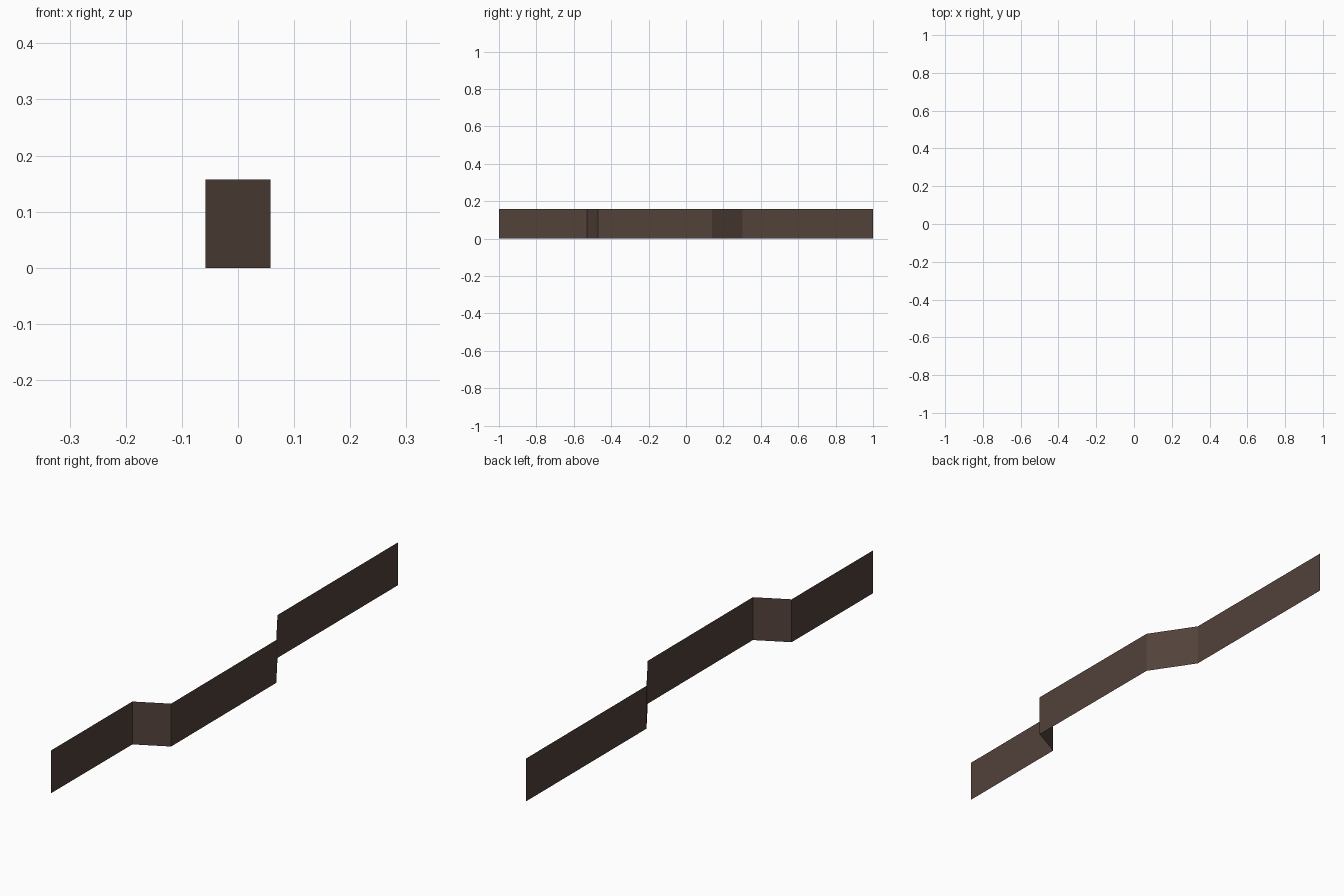
import bpy, bmesh

if "Cube" in bpy.data.objects:
    bpy.data.objects.remove(bpy.data.objects["Cube"])

# Plan outline of the folded wall, and its height
PATH = [(-0.058, -1.0), (-0.057, -0.53), (0.058, -0.47),
        (0.057, 0.14), (-0.052, 0.303), (-0.052, 1.0)]
HEIGHT = 0.157

mat = bpy.data.materials.new("dark brown")
mat.diffuse_color = (0.085, 0.054, 0.042, 1)
mat.use_nodes = True
mat.node_tree.nodes["Principled BSDF"].inputs["Base Color"].default_value = mat.diffuse_color

# Wall: plan line drawn straight up into a single thin sheet
bm = bmesh.new()
verts = [bm.verts.new((x, y, 0)) for x, y in PATH]
edges = [bm.edges.new(pair) for pair in zip(verts, verts[1:])]
result = bmesh.ops.extrude_edge_only(bm, edges=edges)
top = [v for v in result["geom"] if isinstance(v, bmesh.types.BMVert)]
bmesh.ops.translate(bm, verts=top, vec=(0, 0, HEIGHT))

# Face the sheet towards +x
for f in bm.faces:
    f.normal_update()
flipped = [f for f in bm.faces if f.normal.x < 0]
bmesh.ops.reverse_faces(bm, faces=flipped)

mesh = bpy.data.meshes.new("folded_wall")
bm.to_mesh(mesh)
bm.free()
mesh.materials.append(mat)
wall = bpy.data.objects.new("folded_wall", mesh)
bpy.context.collection.objects.link(wall)
